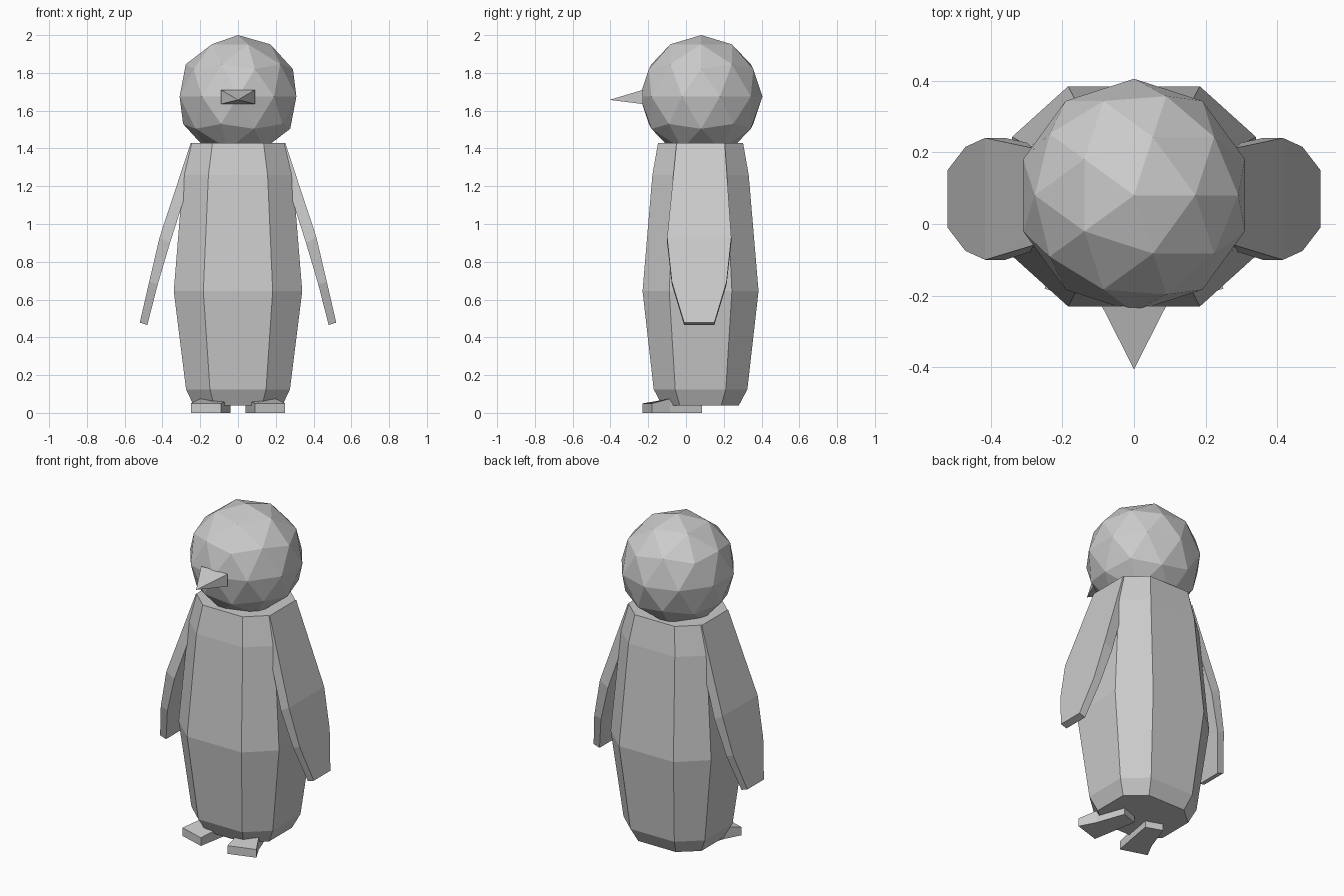
import bpy, bmesh

cube = bpy.data.objects.get("Cube")
if cube:
    bpy.data.objects.remove(cube, do_unlink=True)

GREY = (0.6, 0.6, 0.6, 1.0)
mat = bpy.data.materials.new("plain grey")
mat.use_nodes = True
mat.diffuse_color = GREY
mat.node_tree.nodes["Principled BSDF"].inputs["Base Color"].default_value = GREY


def finish(name, bm):
    """Turn a bmesh into a flat shaded object."""
    bmesh.ops.recalc_face_normals(bm, faces=bm.faces[:])
    mesh = bpy.data.meshes.new(name)
    bm.to_mesh(mesh)
    bm.free()
    mesh.materials.append(mat)
    obj = bpy.data.objects.new(name, mesh)
    bpy.context.collection.objects.link(obj)
    return obj


def loft(name, rings, side=1):
    """Bridge rings of equal length and cap both ends."""
    bm = bmesh.new()
    loops = [[bm.verts.new((side * x, y, z)) for x, y, z in r] for r in rings]
    n = len(loops[0])
    for a, b in zip(loops, loops[1:]):
        for i in range(n):
            j = (i + 1) % n
            bm.faces.new((a[i], a[j], b[j], b[i]))
    bm.faces.new(loops[0])
    bm.faces.new(loops[-1])
    return finish(name, bm)


CENTRE_Y = 0.077


def octagon(z, hx, hy, corner=0.54):
    cx, cy = hx * corner, hy * corner
    pts = [(cx, -hy), (hx, -cy), (hx, cy), (cx, hy),
           (-cx, hy), (-hx, cy), (-hx, -cy), (-cx, -hy)]
    return [(x, y + CENTRE_Y, z) for x, y in pts]


# Body: faceted barrel
loft("body", [octagon(*r) for r in (
    (0.04, 0.235, 0.203), (0.125, 0.275, 0.248), (0.645, 0.34, 0.307),
    (1.26, 0.29, 0.255), (1.43, 0.25, 0.225))])

# Head: low-poly ball
bm = bmesh.new()
bmesh.ops.create_icosphere(bm, subdivisions=2, radius=0.325)
bmesh.ops.translate(bm, verts=bm.verts[:], vec=(0, 0.08, 1.675))
finish("head", bm)

# Beak: four-sided spike
bm = bmesh.new()
base = [bm.verts.new((x, -0.228, z)) for x, z in
        ((-0.09, 1.635), (0.09, 1.635), (0.09, 1.71), (-0.09, 1.71))]
tip = bm.verts.new((0, -0.405, 1.657))
bm.faces.new(base)
for i in range(4):
    bm.faces.new((base[i], base[(i + 1) % 4], tip))
finish("beak", bm)

# Wing sections: outer x, outer z, inner x, inner z, front y, back y
WING = ((0.25, 1.43, 0.20, 1.40, -0.05, 0.205),
        (0.415, 0.93, 0.36, 0.90, -0.10, 0.24),
        (0.47, 0.695, 0.425, 0.68, -0.075, 0.215),
        (0.52, 0.478, 0.48, 0.465, -0.01, 0.15))
wing_rings = [[(xo, f, zo), (xo, b, zo), (xi, b, zi), (xi, f, zi)]
              for xo, zo, xi, zi, f, b in WING]

# Foot sections, heel to toe: inner x, y, top z, then outer x, y, top z
FOOT = ((0.04, 0.05, 0.045, 0.14, 0.085, 0.045),
        (0.07, -0.12, 0.06, 0.20, -0.085, 0.075),
        (0.09, -0.23, 0.05, 0.25, -0.18, 0.05))
foot_rings = [[(xi, yi, 0), (xo, yo, 0), (xo, yo, zo), (xi, yi, zi)]
              for xi, yi, zi, xo, yo, zo in FOOT]

for side, label in ((1, "left"), (-1, "right")):
    loft(label + "_wing", wing_rings, side)
    loft(label + "_foot", foot_rings, side)
